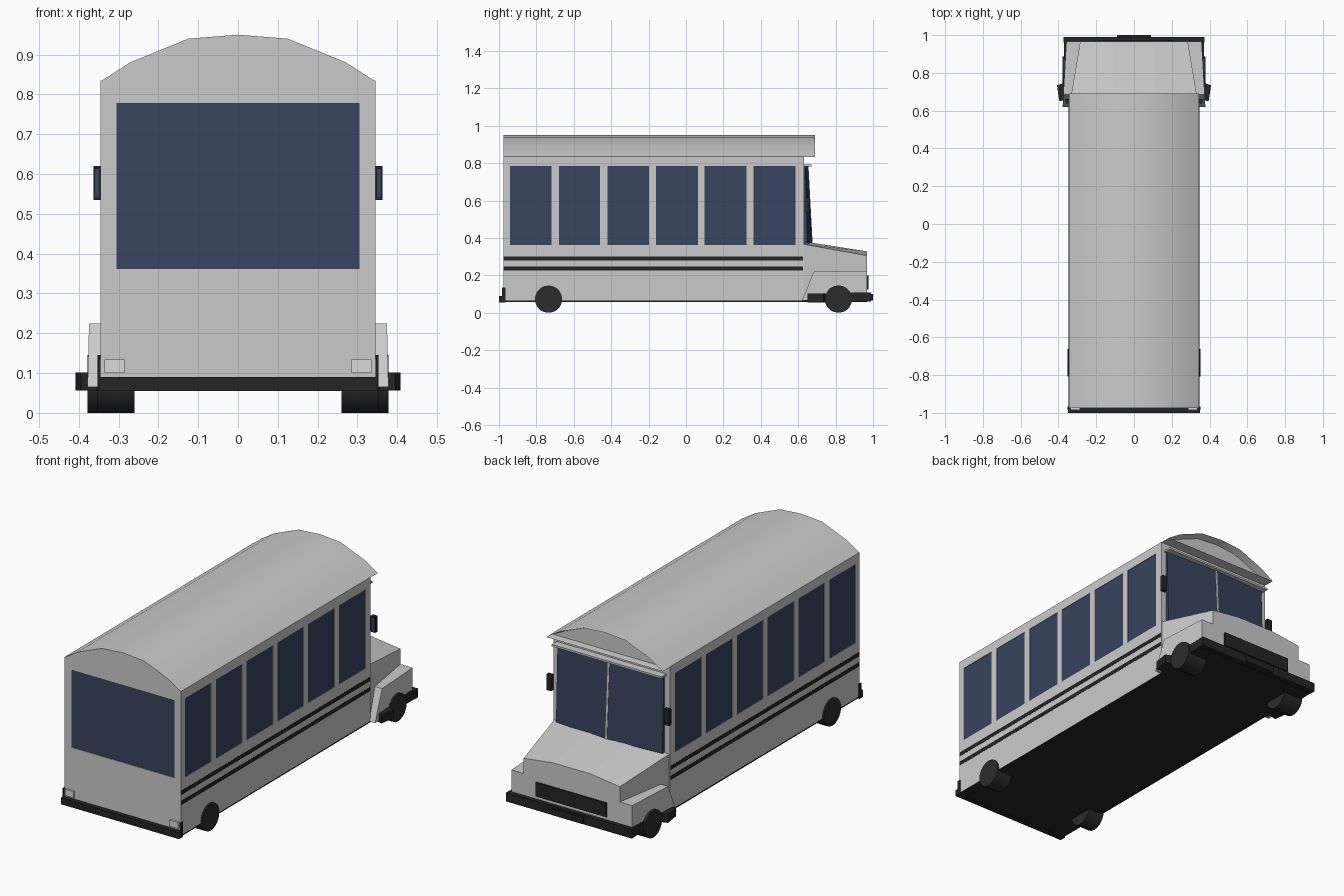
import bpy, bmesh, math
from mathutils import Matrix

if "Cube" in bpy.data.objects:
    bpy.data.objects.remove(bpy.data.objects["Cube"])


def material(name, rgb):
    m = bpy.data.materials.new(name)
    m.diffuse_color = (*rgb, 1)
    m.use_nodes = True
    m.node_tree.nodes["Principled BSDF"].inputs["Base Color"].default_value = m.diffuse_color
    return m


PAINT = material("light grey paint", (0.60, 0.60, 0.60))
GLASS = material("dark blue glass", (0.038, 0.056, 0.112))
BLACK = material("black trim", (0.018, 0.018, 0.018))
TYRE = material("dark tyre", (0.024, 0.024, 0.024))
LAMP = material("lamp white", (0.7, 0.7, 0.7))


def finish(name, bm, mat):
    bmesh.ops.recalc_face_normals(bm, faces=bm.faces)
    me = bpy.data.meshes.new(name)
    bm.to_mesh(me)
    bm.free()
    ob = bpy.data.objects.new(name, me)
    bpy.context.collection.objects.link(ob)
    if mat:
        me.materials.append(mat)
    return ob


def boxes(name, ranges, mat):
    """One object made of boxes, each (x0, x1, y0, y1, z0, z1)."""
    bm = bmesh.new()
    for x0, x1, y0, y1, z0, z1 in ranges:
        mtx = Matrix.Translation(((x0 + x1) / 2, (y0 + y1) / 2, (z0 + z1) / 2))
        mtx = mtx @ Matrix.Diagonal((x1 - x0, y1 - y0, z1 - z0, 1))
        bmesh.ops.create_cube(bm, size=1, matrix=mtx)
    return finish(name, bm, mat)


def loft(name, ring_a, ring_b, mat):
    """Closed solid between two matching rings of points."""
    bm = bmesh.new()
    a = [bm.verts.new(p) for p in ring_a]
    b = [bm.verts.new(p) for p in ring_b]
    n = len(a)
    for i in range(n):
        j = (i + 1) % n
        bm.faces.new((a[i], a[j], b[j], b[i]))
    bm.faces.new(a)
    bm.faces.new(b)
    return finish(name, bm, mat)


def smooth(ob, deg=30):
    bpy.context.view_layer.objects.active = ob
    ob.select_set(True)
    bpy.ops.object.shade_smooth_by_angle(angle=math.radians(deg))
    ob.select_set(False)


def both(r):
    """A box range and its mirror image across x."""
    return [r, (-r[1], -r[0], *r[2:])]


W, BACK, FRONT = 0.345, -0.975, 0.63

# Passenger body with shallow window recesses
body = boxes("body", [(-W, W, BACK, FRONT, 0.065, 0.835)], PAINT)
window_y = [(-0.94 + 0.26 * i, -0.72 + 0.261 * i) for i in range(6)]
cuts, panes = [], []
for y0, y1 in window_y:
    cuts += both((W - 0.008, W + 0.02, y0, y1, 0.362, 0.785))
    panes += both((W - 0.010, W - 0.003, y0, y1, 0.362, 0.785))
cuts.append((-0.305, 0.305, BACK - 0.02, BACK + 0.008, 0.362, 0.778))
cutter = boxes("window_cutter", cuts, None)
cutter.hide_render = True
cutter.hide_viewport = True
mod = body.modifiers.new("window recesses", "BOOLEAN")
mod.operation, mod.object, mod.solver = "DIFFERENCE", cutter, "EXACT"
boxes("side_windows", panes, GLASS)
boxes("rear_window", [(-0.305, 0.305, BACK + 0.003, BACK + 0.010, 0.362, 0.778)], GLASS)

# Side stripes
boxes("side_stripes",
      both((W - 0.001, W + 0.001, BACK, FRONT - 0.005, 0.28, 0.302))
      + both((W - 0.001, W + 0.001, BACK, FRONT - 0.005, 0.226, 0.248)), BLACK)

# Arched roof, with a recessed face under the front overhang
half = [(W, 0.833), (0.27, 0.881), (0.125, 0.94)]
arch = half + [(0, 0.95)] + [(-x, z) for x, z in reversed(half)]
roof = loft("roof", [(x, BACK, z) for x, z in arch], [(x, 0.69, z) for x, z in arch], PAINT)
bm = bmesh.new()
bm.from_mesh(roof.data)
cap = max(bm.faces, key=lambda f: f.calc_center_median().y)
bmesh.ops.inset_region(bm, faces=[cap], thickness=0.012, depth=0)
bmesh.ops.translate(bm, verts=cap.verts, vec=(0, -0.04, 0))
bm.to_mesh(roof.data)
bm.free()
smooth(roof)

# Split windscreen, centre post and top lip
def screen(x, y_off=0.0):
    t = abs(x) / 0.315
    return [(x, 0.675 - 0.025 * t + y_off, 0.37), (x, 0.653 - 0.015 * t + y_off, 0.782)]


for side, sgn in (("left", -1), ("right", 1)):
    inner, outer = screen(0), screen(sgn * 0.315)
    front = [inner[0], outer[0], outer[1], inner[1]]
    loft("windscreen_" + side, front, [(x, 0.625, z) for x, y, z in front], GLASS)
post = [(-0.005, 0.677, 0.37), (0.005, 0.677, 0.37), (0.005, 0.655, 0.782), (-0.005, 0.655, 0.782)]
loft("windscreen_post", post, [(x, 0.63, z) for x, y, z in post], PAINT)
boxes("windscreen_lip", [(-0.325, 0.325, 0.625, 0.672, 0.782, 0.792)], PAINT)


# Tapered hood with a raised centre panel
def hood_ring(y, w, z, drop):
    pts = [(w, 0.065), (w, z - drop), (0.11, z), (-0.11, z), (-w, z - drop), (-w, 0.065)]
    return [(x, y, h) for x, h in pts]


loft("hood", hood_ring(0.62, 0.343, 0.383, 0.015), hood_ring(0.967, 0.285, 0.328, 0.022), PAINT)

# Front fenders, flaring toward the rear
for side, sgn in (("left", -1), ("right", 1)):
    prof = [(0.62, 0.065), (0.685, 0.224), (0.967, 0.224), (0.967, 0.065)]
    outer = [(sgn * (0.378 - 0.02 * (y - 0.62) / 0.347), y, z) for y, z in prof]
    loft("fender_" + side, outer, [(sgn * 0.2, y, z) for y, z in prof], PAINT)

# Black underside
boxes("floor", [(-W, W, BACK, 0.64, 0.058, 0.066), (-0.355, 0.355, 0.64, 0.967, 0.058, 0.066)], BLACK)

# Grille, bumpers and steps
boxes("grille", [(-0.21, 0.21, 0.96, 0.975, 0.125, 0.2)], BLACK)
boxes("front_bumper", [(-0.372, 0.372, 0.96, 0.99, 0.06, 0.108),
                       (-0.09, 0.09, 0.985, 1.0, 0.065, 0.1)]
      + both((0.34, 0.37, 0.88, 0.965, 0.06, 0.108)), BLACK)
boxes("rear_bumper", [(-0.35, 0.35, -1.0, BACK + 0.005, 0.055, 0.09)]
      + both((0.346, 0.351, -0.985, BACK + 0.01, 0.055, 0.135)), BLACK)
for side, sgn in (("left", -1), ("right", 1)):
    plan = [(0.33, 0.665), (0.395, 0.65), (0.408, 0.735), (0.36, 0.75)]
    loft("step_" + side, [(sgn * x, y, 0.056) for x, y in plan],
         [(sgn * x, y, 0.102) for x, y in plan], BLACK)

# Rear lamps
boxes("rear_lamps", both((0.285, 0.335, -0.985, BACK + 0.005, 0.1, 0.134)), LAMP)

# Mirrors with glass on the rear side
boxes("mirrors", both((0.335, 0.363, 0.643, 0.663, 0.535, 0.62)), BLACK)
boxes("mirror_glass", both((0.348, 0.361, 0.639, 0.644, 0.54, 0.614)), GLASS)

# Wheels
for end, y, x0, x1 in (("front", 0.815, 0.26, 0.378), ("rear", -0.735, 0.26, 0.353)):
    for side, sgn in (("left", -1), ("right", 1)):
        bm = bmesh.new()
        mtx = Matrix.Translation((sgn * (x0 + x1) / 2, y, 0.073)) @ Matrix.Rotation(math.pi / 2, 4, "Y")
        bmesh.ops.create_cone(bm, cap_ends=True, segments=20, radius1=0.073, radius2=0.073,
                              depth=x1 - x0, matrix=mtx)
        smooth(finish(f"{end}_wheel_{side}", bm, TYRE))
